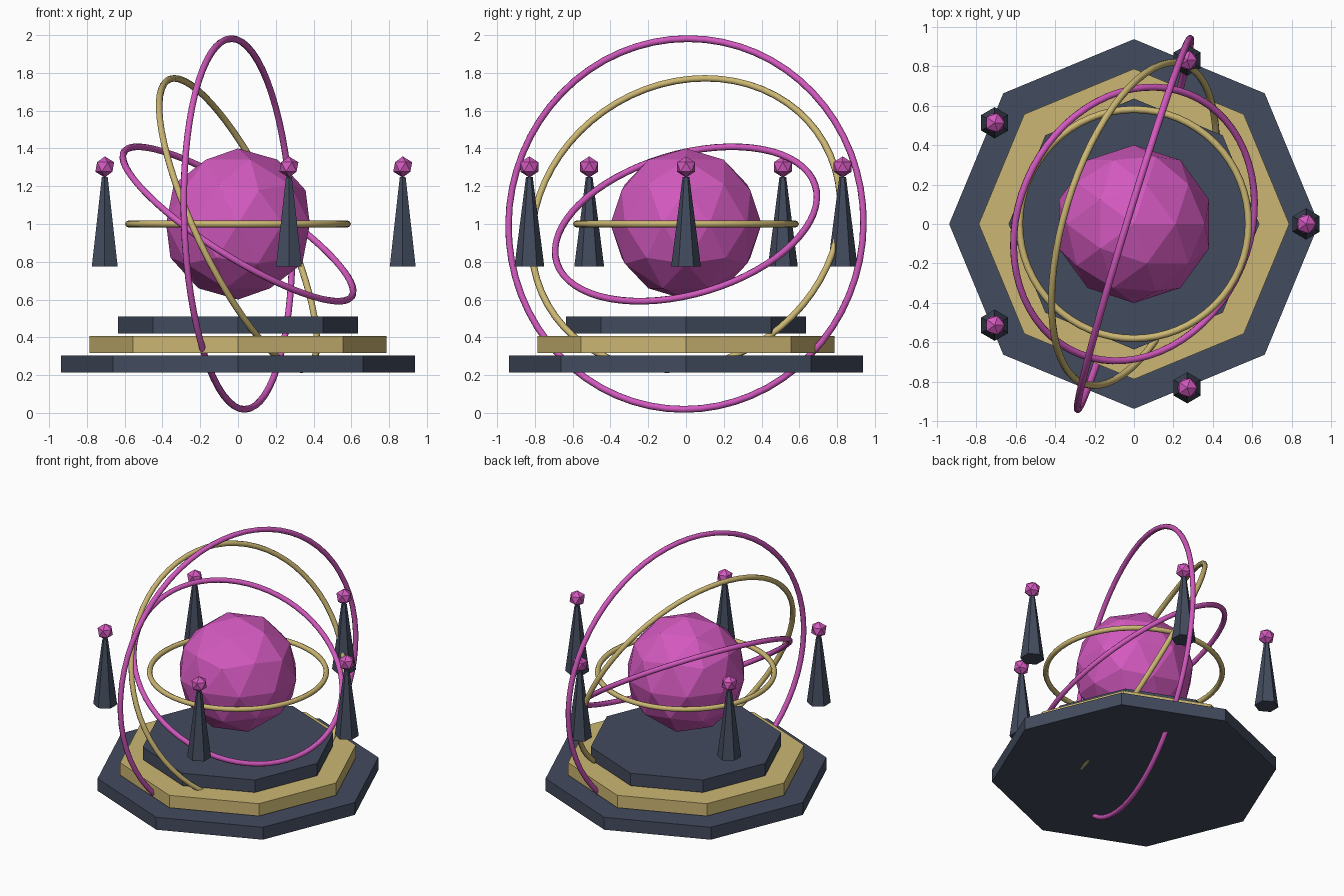
import bpy
from math import cos, sin, pi, radians
from mathutils import Vector

if "Cube" in bpy.data.objects:
    bpy.data.objects.remove(bpy.data.objects["Cube"])


def material(name, rgb):
    m = bpy.data.materials.new(name)
    m.diffuse_color = (*rgb, 1)
    m.use_nodes = True
    m.node_tree.nodes["Principled BSDF"].inputs["Base Color"].default_value = m.diffuse_color
    return m


PINK = material("pink", (0.65, 0.10, 0.52))
GOLD = material("gold", (0.60, 0.47, 0.17))
SLATE = material("slate", (0.055, 0.07, 0.11))


def finish(name, mat):
    ob = bpy.context.object
    ob.name = name
    ob.data.materials.append(mat)
    return ob


# Stepped octagonal base
for i, (radius, z, mat) in enumerate([(0.936, 0.26, SLATE),
                                      (0.786, 0.362, GOLD),
                                      (0.635, 0.464, SLATE)]):
    bpy.ops.mesh.primitive_cylinder_add(vertices=8, radius=radius, depth=0.09,
                                        location=(0, 0, z))
    finish(f"base_step_{i + 1}", mat)

# Faceted central orb
bpy.ops.mesh.primitive_ico_sphere_add(subdivisions=2, radius=0.4, location=(0, 0, 1))
finish("central_orb", PINK)

# Nested orbit rings, each given by the normal of its plane
normals = [(0, 0, 1), (0.52, -0.24, 0.82), (0.875, -0.265, 0.418), (0.956, -0.29, 0.037)]
for i, n in enumerate(normals):
    turn = Vector((0, 0, 1)).rotation_difference(Vector(n)).to_euler()
    bpy.ops.mesh.primitive_torus_add(major_radius=0.58 + 0.134 * i, minor_radius=0.018,
                                     major_segments=64, minor_segments=8,
                                     location=(0, 0, 1), rotation=turn)
    finish(f"orbit_ring_{i + 1}", PINK if i % 2 else GOLD)
    bpy.ops.object.shade_smooth_by_angle(angle=radians(50))

# Five floating spires, each topped by a small gem
BOTTOM, TOP = 0.775, 1.248
for i in range(5):
    a = 2 * pi * i / 5
    x, y = 0.872 * cos(a), 0.872 * sin(a)
    bpy.ops.mesh.primitive_cone_add(vertices=6, radius1=0.079, radius2=0.018,
                                    depth=TOP - BOTTOM,
                                    location=(x, y, (TOP + BOTTOM) / 2))
    finish(f"spire_{i + 1}", SLATE)
    bpy.ops.mesh.primitive_ico_sphere_add(subdivisions=1, radius=0.056,
                                          location=(x, y, 1.302))
    finish(f"spire_gem_{i + 1}", PINK)
